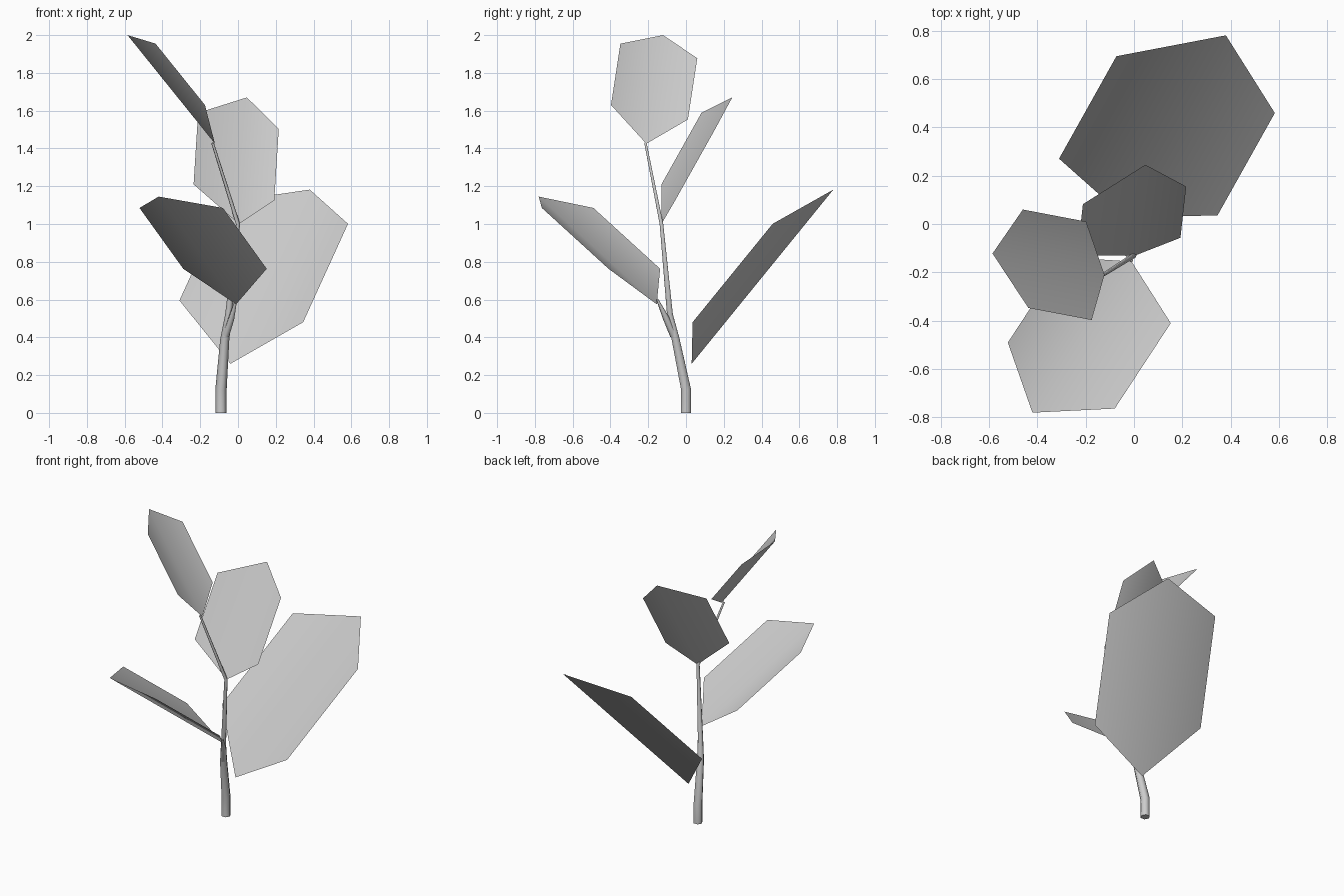
import bpy
from mathutils import Vector

if "Cube" in bpy.data.objects:
    bpy.data.objects.remove(bpy.data.objects["Cube"])


def leaf(name, base, right, left, tip):
    """Six-sided leaf folded along the base-tip midrib; both side edges run parallel to it."""
    b, r, l, t = map(Vector, (base, right, left, tip))
    side = (t - b) * 0.565
    mesh = bpy.data.meshes.new(name)
    mesh.from_pydata([b, r, r + side, t, l + side, l], [],
                     [(0, 1, 2, 3), (0, 3, 4, 5)])
    mesh.shade_smooth()
    obj = bpy.data.objects.new(name, mesh)
    bpy.context.collection.objects.link(obj)


def stalk(name, points):
    """Tapered six-sided tube through (x, y, z, radius) points."""
    curve = bpy.data.curves.new(name, 'CURVE')
    curve.dimensions = '3D'
    curve.bevel_depth = 1.0
    curve.bevel_resolution = 1
    curve.use_fill_caps = True
    spline = curve.splines.new('POLY')
    spline.points.add(len(points) - 1)
    for p, (x, y, z, r) in zip(spline.points, points):
        p.co = (x, y, z, 1)
        p.radius = r
    obj = bpy.data.objects.new(name, curve)
    bpy.context.collection.objects.link(obj)


# Main stem and the short side stalk
stalk("stem", [(-0.09, 0, 0, 0.03), (-0.09, 0, 0.125, 0.03),
               (-0.07, -0.055, 0.39, 0.024), (-0.05, -0.085, 0.52, 0.018),
               (0.0, -0.13, 1.0, 0.011), (-0.135, -0.215, 1.43, 0.007)])
stalk("side_stalk", [(-0.065, -0.065, 0.41, 0.02), (-0.035, -0.105, 0.5, 0.017),
                     (-0.01, -0.152, 0.6, 0.006)])

# Leaves: base, right shoulder, left shoulder, tip
leaf("back_leaf", (-0.04, 0.03, 0.26), (0.345, 0.035, 0.48),
     (-0.31, 0.27, 0.595), (0.38, 0.78, 1.182))
leaf("middle_leaf", (0.005, -0.13, 1.0), (0.192, -0.057, 1.125),
     (-0.235, -0.13, 1.21), (0.047, 0.245, 1.67))
leaf("front_leaf", (-0.01, -0.155, 0.575), (0.152, -0.41, 0.763),
     (-0.29, -0.137, 0.763), (-0.42, -0.78, 1.145))
leaf("top_leaf", (-0.122, -0.21, 1.425), (-0.198, 0.01, 1.553),
     (-0.175, -0.397, 1.63), (-0.585, -0.122, 2.0))
